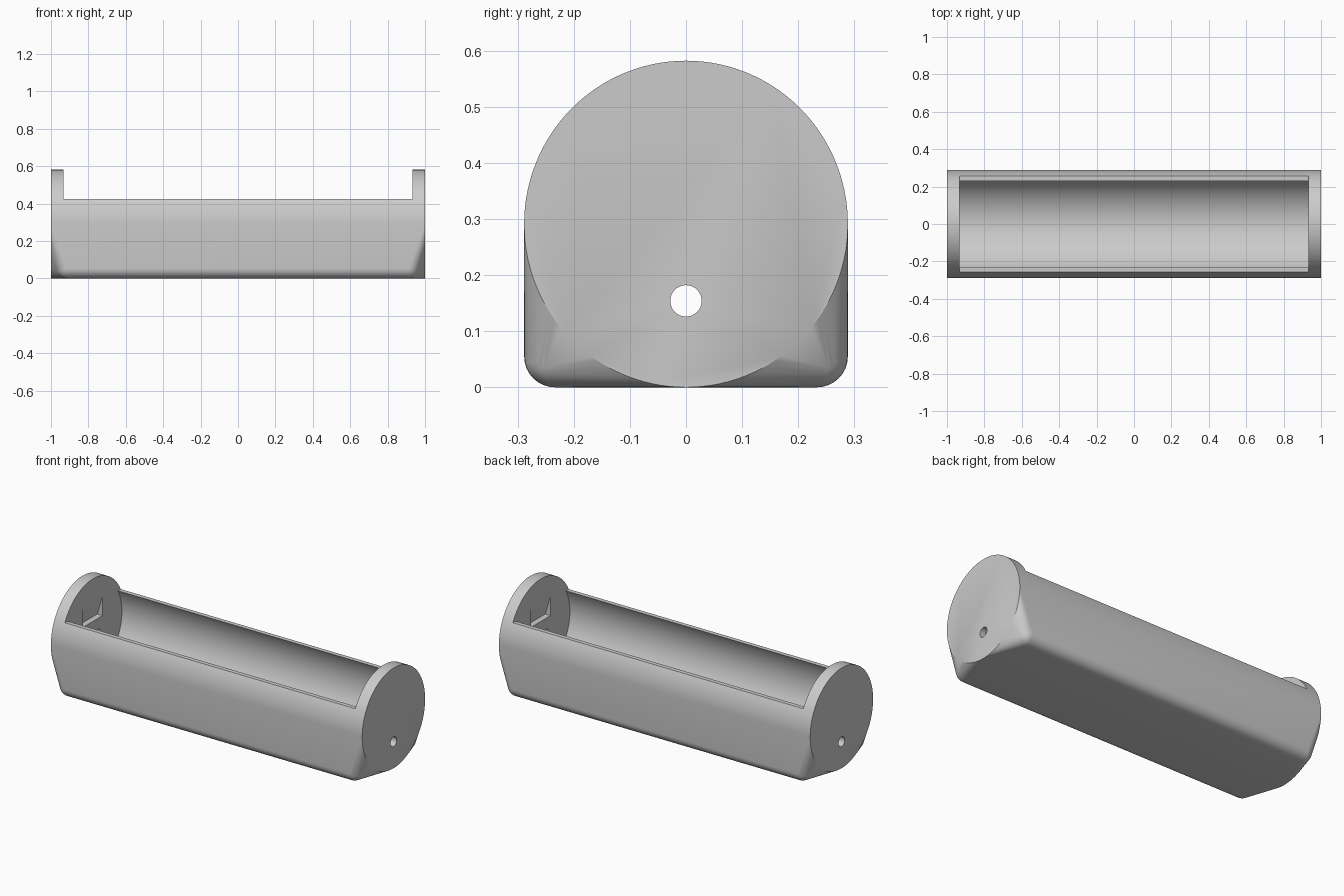
import bpy, bmesh
from math import sin, cos, radians
from mathutils import Matrix

cube = bpy.data.objects.get("Cube")
if cube:
    bpy.data.objects.remove(cube, do_unlink=True)

RY, RZ = 0.2885, 0.291       # outer half width and half height
END, WALL = 1.0, 0.933       # outer end and inner end-wall face
RIM = 0.425                  # height of the open rim
CORNER = 0.055               # radius of the rounded lower corners
INNER = 0.267                # cavity radius

grey = bpy.data.materials.new("Light grey plastic")
grey.use_nodes = True
colour = (0.6, 0.6, 0.6, 1)
grey.diffuse_color = colour
grey.node_tree.nodes["Principled BSDF"].inputs["Base Color"].default_value = colour


def ellipse(cz, ry, rz, n):
    """Closed (y, z) outline centred on y = 0."""
    angles = [radians(360 * i / n) for i in range(n)]
    return [(ry * cos(a), cz + rz * sin(a)) for a in angles]


def rect(y, z0, z1):
    return [(-y, z0), (y, z0), (y, z1), (-y, z1)]


def finish(bm, name):
    bmesh.ops.recalc_face_normals(bm, faces=bm.faces)
    mesh = bpy.data.meshes.new(name)
    bm.to_mesh(mesh)
    bm.free()
    mesh.materials.append(grey)
    obj = bpy.data.objects.new(name, mesh)
    bpy.context.collection.objects.link(obj)
    return obj


def prism(name, points, vector):
    """Extrude a flat outline of 3D points along a vector."""
    bm = bmesh.new()
    face = bm.faces.new([bm.verts.new(p) for p in points])
    new = bmesh.ops.extrude_face_region(bm, geom=[face])["geom"]
    verts = [v for v in new if isinstance(v, bmesh.types.BMVert)]
    bmesh.ops.translate(bm, verts=verts, vec=vector)
    return finish(bm, name)


def along_x(name, profile, x0, x1):
    return prism(name, [(x0, y, z) for y, z in profile], (x1 - x0, 0, 0))


# Body: round end discs blended into a square bottom with ball-rounded corners
bm = bmesh.new()
for side in (-1, 1):
    for y, z in ellipse(RZ, RY, RZ, 120):
        bm.verts.new((side * END, y, z))
    for flank in (-1, 1):
        place = Matrix.Translation((side * 0.914, flank * (RY - CORNER), CORNER))
        bmesh.ops.create_uvsphere(bm, u_segments=32, v_segments=16, radius=CORNER, matrix=place)
bmesh.ops.delete(bm, geom=bm.edges[:], context="EDGES_FACES")
bmesh.ops.convex_hull(bm, input=bm.verts)
loose = [v for v in bm.verts if not v.link_faces]
bmesh.ops.delete(bm, geom=loose, context="VERTS")
bmesh.ops.dissolve_limit(bm, angle_limit=radians(0.2), verts=bm.verts, edges=bm.edges)
body = finish(bm, "battery_holder_body")

# Cutters: cell cavity, open top and wire hole
cutters = [
    along_x("cavity_cutter", ellipse(RZ, INNER, INNER, 120), -WALL, WALL),
    along_x("open_top_cutter", rect(0.4, RIM, 0.7), -WALL, WALL),
    along_x("wire_hole_cutter", ellipse(0.154, 0.028, 0.028, 32), -1.1, 1.1),
]

# Cutters in each end wall: sloping contact pocket above a wire pocket
for side in (-1, 1):
    wedge = [(0.92, 0.335), (0.967, 0.335), (0.92, 0.49)]
    points = [(side * x, -0.09, z) for x, z in wedge]
    cutters.append(prism("contact_pocket_cutter", points, (0, 0.18, 0)))
    cutters.append(along_x("wire_pocket_cutter", rect(0.065, 0.12, 0.27),
                           side * 0.9, side * 0.965))

for cutter in cutters:
    cutter.hide_render = True
    mod = body.modifiers.new(cutter.name, "BOOLEAN")
    mod.operation = "DIFFERENCE"
    mod.solver = "EXACT"
    mod.object = cutter

# Bake the cuts and drop the helpers
graph = bpy.context.evaluated_depsgraph_get()
baked = bpy.data.meshes.new_from_object(body.evaluated_get(graph))
body.modifiers.clear()
body.data = baked
for cutter in cutters:
    bpy.data.objects.remove(cutter, do_unlink=True)

for obj in bpy.context.selected_objects:
    obj.select_set(False)
body.select_set(True)
bpy.context.view_layer.objects.active = body
bpy.ops.object.shade_smooth_by_angle(angle=radians(30))
